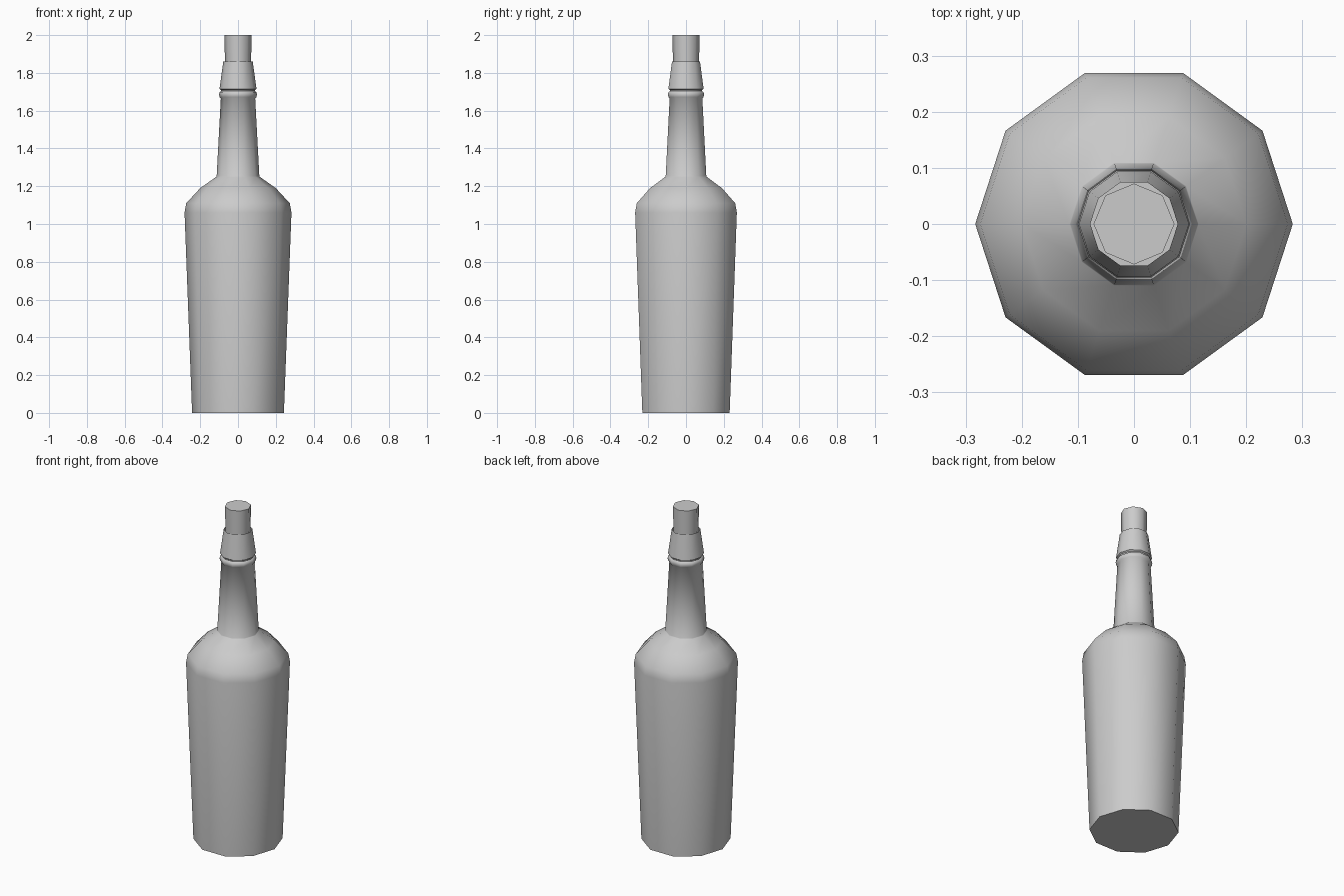
import bpy, bmesh, math

cube = bpy.data.objects.get("Cube")
if cube:
    bpy.data.objects.remove(cube)

grey = bpy.data.materials.new("plain grey")
grey.use_nodes = True
colour = (0.6, 0.6, 0.6, 1)
grey.diffuse_color = colour
grey.node_tree.nodes["Principled BSDF"].inputs["Base Color"].default_value = colour


def lathe(name, profile, sides, turn=0.0, cap_bottom=True, cap_top=False):
    """Revolve (radius, height) points into a faceted, smooth-shaded solid."""
    bm = bmesh.new()
    rings = []
    for r, z in profile:
        angles = [turn + math.tau * i / sides for i in range(sides)]
        rings.append([bm.verts.new((r * math.cos(a), r * math.sin(a), z)) for a in angles])
    for low, high in zip(rings, rings[1:]):
        for i in range(sides):
            j = (i + 1) % sides
            bm.faces.new((low[i], low[j], high[j], high[i]))
    if cap_bottom:
        bm.faces.new(rings[0][::-1])
    if cap_top:
        bm.faces.new(rings[-1])
    mesh = bpy.data.meshes.new(name)
    bm.to_mesh(mesh)
    bm.free()
    mesh.materials.append(grey)
    obj = bpy.data.objects.new(name, mesh)
    bpy.context.collection.objects.link(obj)
    bpy.ops.object.select_all(action="DESELECT")
    obj.select_set(True)
    bpy.context.view_layer.objects.active = obj
    bpy.ops.object.shade_smooth_by_angle(angle=math.radians(50))
    return obj


# Tapered body, rounded shoulder, neck, neck ring and open collar
body = [(0.243, 0), (0.283, 1.06), (0.274, 1.11), (0.2, 1.19), (0.115, 1.25)]
neck = [(0.113, 1.253), (0.091, 1.665)]
ring = [(0.098, 1.672), (0.1, 1.685), (0.098, 1.698), (0.09, 1.703)]
collar = [(0.09, 1.709), (0.098, 1.715), (0.078, 1.86)]
lathe("bottle", body + neck + ring + collar, 10)

# Stopper sitting loosely in the open collar
lathe("stopper", [(0.068, 1.8), (0.072, 2.0)], 8, turn=math.pi / 2, cap_top=True)
